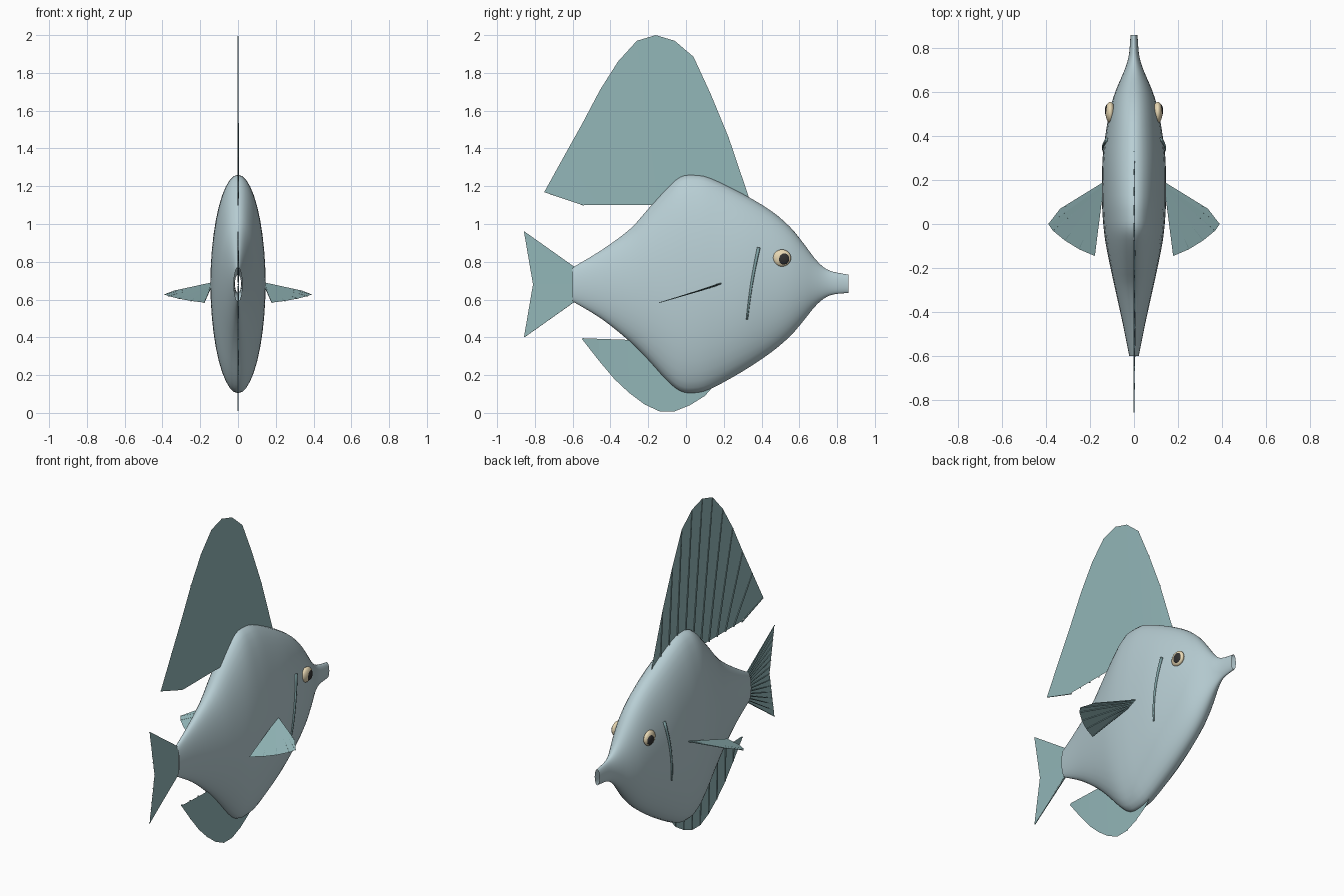
import bpy, bmesh, math
from mathutils import Vector

if "Cube" in bpy.data.objects:
    bpy.data.objects.remove(bpy.data.objects["Cube"])


def material(name, rgb):
    m = bpy.data.materials.new(name)
    m.diffuse_color = (*rgb, 1)
    m.use_nodes = True
    m.node_tree.nodes["Principled BSDF"].inputs["Base Color"].default_value = m.diffuse_color
    return m


SKIN = material("skin", (0.48, 0.62, 0.66))
FIN = material("fin", (0.29, 0.47, 0.48))
RAY = material("ray", (0.20, 0.34, 0.35))
CREAM = material("cream", (0.80, 0.68, 0.45))
BLACK = material("black", (0.03, 0.03, 0.03))


def finish(name, bm, mats, smooth=True):
    me = bpy.data.meshes.new(name)
    bm.to_mesh(me)
    bm.free()
    for m in mats:
        me.materials.append(m)
    ob = bpy.data.objects.new(name, me)
    bpy.context.collection.objects.link(ob)
    for p in me.polygons:
        p.use_smooth = smooth
    return ob


def spline(pts, t):
    """Catmull-Rom sample of a list of tuples, t in 0..len-1."""
    i = min(int(t), len(pts) - 2)
    f = t - i
    p = [Vector(pts[max(0, min(len(pts) - 1, i + k))]) for k in (-1, 0, 1, 2)]
    return 0.5 * (2 * p[1] + (p[2] - p[0]) * f
                  + (2 * p[0] - 5 * p[1] + 4 * p[2] - p[3]) * f * f
                  + (3 * p[1] - p[0] - 3 * p[2] + p[3]) * f ** 3)


# Body stations: y, top z, bottom z, half width
BODY = [(-0.60, 0.77, 0.59, 0.022), (-0.45, 0.86, 0.50, 0.052), (-0.30, 0.97, 0.38, 0.085),
        (-0.20, 1.08, 0.28, 0.107), (-0.10, 1.19, 0.17, 0.127), (-0.03, 1.25, 0.115, 0.137),
        (0.04, 1.26, 0.105, 0.143), (0.13, 1.243, 0.127, 0.146), (0.30, 1.16, 0.22, 0.143),
        (0.45, 1.07, 0.32, 0.123), (0.55, 0.985, 0.405, 0.102), (0.62, 0.90, 0.485, 0.078),
        (0.68, 0.82, 0.56, 0.052), (0.73, 0.77, 0.605, 0.033), (0.78, 0.747, 0.627, 0.022),
        (0.86, 0.732, 0.635, 0.016)]


def loft(bm, rings):
    loops = [[bm.verts.new(p) for p in r] for r in rings]
    for a, b in zip(loops, loops[1:]):
        n = len(a)
        for i in range(n):
            bm.faces.new((a[i], a[(i + 1) % n], b[(i + 1) % n], b[i]))
    return loops


# Body: elliptical loft, open at mouth and tail
bm = bmesh.new()
rings = []
for k in range(3 * (len(BODY) - 1) + 1):
    y, top, bot, w = spline(BODY, k / 3)
    rings.append([(w * math.cos(a), y, (top + bot) / 2 + (top - bot) / 2 * math.sin(a))
                  for a in (math.tau * i / 40 for i in range(40))])
loft(bm, rings)
bmesh.ops.recalc_face_normals(bm, faces=bm.faces)
finish("body", bm, [SKIN])


def tube(bm, pts, radii, mat=0, sides=6):
    rings = []
    for i, p in enumerate(pts):
        d = (pts[min(i + 1, len(pts) - 1)] - pts[max(i - 1, 0)]).normalized()
        u = d.orthogonal().normalized()
        v = d.cross(u)
        rings.append([p + radii[i] * (u * math.cos(a) + v * math.sin(a))
                      for a in (math.tau * j / sides for j in range(sides))])
    old = set(bm.faces)
    loops = loft(bm, rings)
    bm.faces.new(loops[0][::-1])
    bm.faces.new(loops[-1])
    for f in set(bm.faces) - old:
        f.material_index = mat


def fin(name, base, outer, offset):
    """Membrane between two rows of points, with a thin ray on every pair."""
    base, outer = [Vector(p) for p in base], [Vector(p) for p in outer]
    off = Vector(offset)
    bm = bmesh.new()
    a = [bm.verts.new(p + off) for p in base]
    b = [bm.verts.new(p + off * 0.3) for p in outer]
    for i in range(len(a) - 1):
        bm.faces.new((a[i], a[i + 1], b[i + 1], b[i]))
    for p, q in zip(base, outer):
        tube(bm, [p, p.lerp(q, 0.995)], [0.004, 0.0025], 1, 4)
    return finish(name, bm, [FIN, RAY], False)


def row(p, q, n):
    return [Vector(p).lerp(Vector(q), i / (n - 1)) for i in range(n)]


# Dorsal fin
edge = [(-0.75, 1.17), (-0.645, 1.36), (-0.55, 1.53), (-0.455, 1.71), (-0.36, 1.86), (-0.26, 1.97),
        (-0.16, 2.0), (-0.06, 1.97), (0.04, 1.885), (0.13, 1.69), (0.225, 1.46), (0.33, 1.15)]
fin("dorsal_fin", row((0, -0.54, 1.10), (0, 0.33, 1.10), 12),
    [(0, y, z) for y, z in edge], (0.006, 0, 0))

# Anal fin
edge = [(-0.55, 0.39), (-0.46, 0.275), (-0.38, 0.18), (-0.30, 0.105), (-0.22, 0.045),
        (-0.14, 0.008), (-0.06, 0.008), (0.02, 0.04), (0.10, 0.09), (0.17, 0.17)]
fin("anal_fin", row((0, -0.54, 0.395), (0, 0.16, 0.37), 10),
    [(0, y, z) for y, z in edge], (0.006, 0, 0))

# Tail fin
n = 15
tips = []
for i in range(n):
    t = 2 * i / (n - 1) - 1
    tips.append((0, -0.81 - 0.048 * abs(t), 0.68 + 0.28 * t))
fin("tail_fin", row((0, -0.585, 0.595), (0, -0.585, 0.765), n), tips, (0.006, 0, 0))

for side, s in (("right", 1), ("left", -1)):
    # Pectoral fin fan
    edge = [(0.34, 0.065), (0.39, 0.0), (0.37, -0.03), (0.315, -0.075), (0.25, -0.115), (0.18, -0.145)]
    fin(side + "_pectoral_fin", row((s * 0.143, 0.185, 0.685), (s * 0.146, 0.13, 0.663), 6),
        [(s * x, y, 0.68 + 0.3 * (y - 0.18)) for x, y in edge], (0, 0, 0.005))

    # Gill slit, a tapered ridge following the flank
    bm = bmesh.new()
    pts = []
    for i in range(9):
        t = i / 8
        y = 0.385 - 0.062 * t - 0.006 * math.sin(math.pi * t)
        z = 0.875 - 0.38 * t
        w = 0.143 - 0.02 * (y - 0.30) / 0.15
        x = w * math.sqrt(1 - ((z - 0.69) / 0.44) ** 2)
        pts.append(Vector((s * (x + 0.003), y, z)))
    tube(bm, pts, [0.009 - 0.004 * i / 8 for i in range(9)])
    finish(side + "_gill_slit", bm, [RAY])

    # Eye and pupil
    for part, loc, scale, mat in (
            ("eye", (0.108, 0.508, 0.82), (0.022, 0.048, 0.045), CREAM),
            ("pupil", (0.119, 0.515, 0.817), (0.0135, 0.032, 0.032), BLACK)):
        bpy.ops.mesh.primitive_uv_sphere_add(segments=24, ring_count=14, radius=1,
                                             location=(s * loc[0], loc[1], loc[2]))
        ob = bpy.context.object
        ob.name = side + "_" + part
        ob.scale = scale
        ob.data.materials.append(mat)
        bpy.ops.object.shade_smooth()
